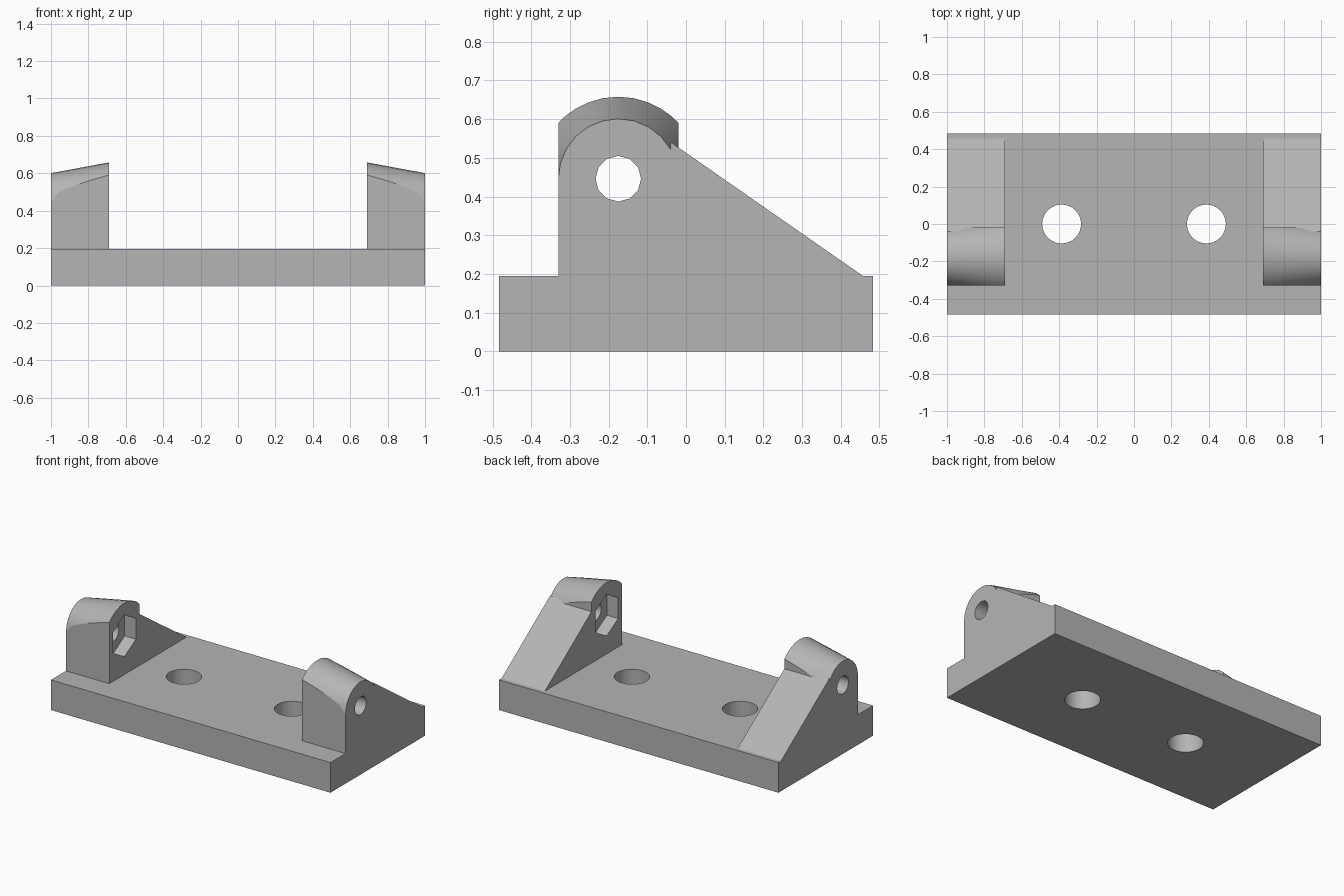
import bpy, bmesh, math
from mathutils import Vector

old = bpy.data.objects.get("Cube")
if old:
    bpy.data.objects.remove(old, do_unlink=True)

# Main dimensions
HALF_DEPTH, PLATE_TOP = 0.483, 0.195
EAR_IN, EAR_OUT = 0.69, 1.0
PIN_Y, PIN_Z = -0.175, 0.446
EAR_HALF = 0.155          # half width of the ear and its outer radius
INNER_RADIUS = 0.212      # radius of the rounded top at the inner face

grey = bpy.data.materials.new("plain grey")
grey.use_nodes = True
tone = (0.46, 0.46, 0.46, 1)
grey.diffuse_color = tone
grey.node_tree.nodes["Principled BSDF"].inputs["Base Color"].default_value = tone


def finish(name, bm):
    bmesh.ops.recalc_face_normals(bm, faces=bm.faces)
    mesh = bpy.data.meshes.new(name)
    bm.to_mesh(mesh)
    bm.free()
    mesh.materials.append(grey)
    ob = bpy.data.objects.new(name, mesh)
    bpy.context.collection.objects.link(ob)
    return ob


def loft(name, sections, smooth):
    """Bridge closed sections; smooth(i) tells which strips are rounded."""
    bm = bmesh.new()
    rings = [[bm.verts.new(p) for p in s] for s in sections]
    count = len(rings[0])
    for a, b in zip(rings, rings[1:]):
        for i in range(count):
            j = (i + 1) % count
            bm.faces.new((a[i], a[j], b[j], b[i])).smooth = smooth(i)
    bm.faces.new(rings[0])
    bm.faces.new(rings[-1])
    return finish(name, bm)


def prism(name, points, lo, hi, axis, rounded=False):
    """Extrude a 2D outline along x (points are y, z) or z (points are x, y)."""
    def place(p, t):
        return Vector((t, *p)) if axis == "x" else Vector((*p, t))
    ends = [[place(p, t) for p in points] for t in (lo, hi)]
    return loft(name, ends, lambda i: rounded)


def ring(cx, cy, radius, sides):
    steps = [2 * math.pi * i / sides for i in range(sides)]
    return [(cx + radius * math.sin(a), cy + radius * math.cos(a)) for a in steps]


def cut(ob, cutter):
    cutter.hide_render = True
    mod = ob.modifiers.new("cut", "BOOLEAN")
    mod.operation, mod.solver, mod.object = "DIFFERENCE", "EXACT", cutter
    with bpy.context.temp_override(object=ob, active_object=ob, selected_objects=[ob]):
        bpy.ops.object.modifier_apply(modifier=mod.name)
    bpy.data.objects.remove(cutter, do_unlink=True)


# Base plate with two bolt holes
corners = [(-1, -HALF_DEPTH), (1, -HALF_DEPTH), (1, HALF_DEPTH), (-1, HALF_DEPTH)]
plate = prism("base_plate", corners, 0, PLATE_TOP, "z")
for side in (-1, 1):
    hole = ring(side * 0.387, 0, 0.104, 32)
    cut(plate, prism("bolt_hole_cutter", hole, -0.1, 0.4, "z", True))


def ear_section(side, t, steps=12):
    """Outline of the ear at fraction t from outer to inner face."""
    x = side * (EAR_OUT + (EAR_IN - EAR_OUT) * t)
    radius = EAR_HALF + (INNER_RADIUS - EAR_HALF) * t
    outline = [(x, PIN_Y - EAR_HALF, PLATE_TOP)]
    for i in range(steps + 1):
        dy = -EAR_HALF * math.cos(math.pi * i / steps)
        rise = math.sqrt(max(0, radius ** 2 - dy ** 2))
        outline.append((x, PIN_Y + dy, PIN_Z + rise))
    return outline + [(x, PIN_Y + EAR_HALF, PLATE_TOP)]


for side, word in ((1, "left"), (-1, "right")):
    # Ear with a conical rounded top
    sections = [ear_section(side, k / 8) for k in range(9)]
    ear = loft(word + "_ear", sections, lambda i: 1 <= i <= 12)

    # Pin hole and hexagonal nut pocket on the inner face
    pin = ring(PIN_Y, PIN_Z, 0.059, 12)
    cut(ear, prism("pin_cutter", pin, side * 0.5, side * 1.2, "x", True))
    nut = ring(PIN_Y, PIN_Z, 0.135, 6)
    cut(ear, prism("nut_cutter", nut, side * 0.5, side * (EAR_IN + 0.08), "x"))

    # Sloping gusset behind the ear
    slope = [(-0.04, PLATE_TOP), (-0.04, 0.541), (0.457, PLATE_TOP)]
    prism(word + "_gusset", slope, side * EAR_IN, side * EAR_OUT, "x")
